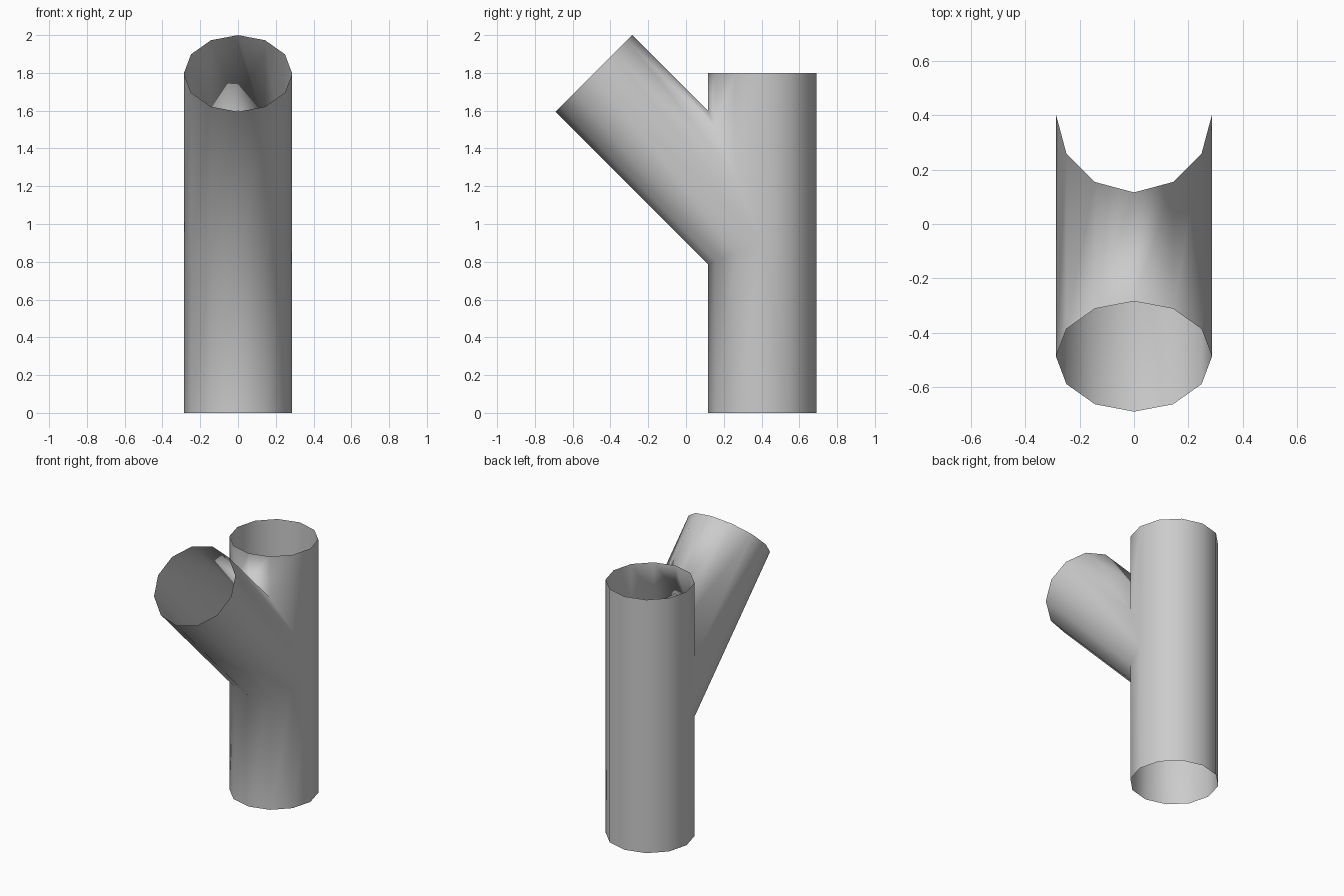
import bpy, bmesh
from math import sin, cos, pi, sqrt

cube = bpy.data.objects.get("Cube")
if cube:
    bpy.data.objects.remove(cube, do_unlink=True)

SIDES = 12
RADIUS = 0.287
PIPE_Y = 0.403       # axis of the upright pipe
PIPE_TOP = 1.8
JOINT_Z = 0.907      # height where the two axes cross
REACH = 0.89         # run and rise of the 45 degree branch

bm = bmesh.new()


def ring(point):
    """One vertex per side; point() takes the sine and cosine of its angle."""
    angles = [2 * pi * i / SIDES for i in range(SIDES)]
    return [bm.verts.new(point(RADIUS * sin(a), RADIUS * cos(a))) for a in angles]


# Open rims of the upright pipe and of the branch, and the seam they share
bottom = ring(lambda s, c: (s, PIPE_Y - c, 0))
top = ring(lambda s, c: (s, PIPE_Y - c, PIPE_TOP))
mouth = ring(lambda s, c: (s, PIPE_Y - REACH + c / sqrt(2), JOINT_Z + REACH + c / sqrt(2)))
seam = ring(lambda s, c: (s, PIPE_Y - abs(c), JOINT_Z + abs(c) + sqrt(2) * c))

half, quarter = SIDES // 2, SIDES // 4
for k in range(SIDES):
    n = (k + 1) % SIDES
    # Branch wall
    bm.faces.new((seam[n], seam[k], mouth[k], mouth[n]))
    # Upright wall: split around the branch opening at the front, whole at the back
    if k < quarter or k >= SIDES - quarter:
        bm.faces.new((bottom[k], bottom[n], seam[(half - n) % SIDES], seam[(half - k) % SIDES]))
        bm.faces.new((seam[k], seam[n], top[n], top[k]))
    else:
        loop = [bottom[k], bottom[n], top[n], top[k]]
        if k == quarter:
            loop.append(seam[k])
        elif n == SIDES - quarter:
            loop.insert(2, seam[n])
        bm.faces.new(loop)

for face in bm.faces:
    face.smooth = True

mesh = bpy.data.meshes.new("branched_pipe")
bm.to_mesh(mesh)
bm.free()

# Single plain grey
grey = bpy.data.materials.new("light_grey")
grey.use_nodes = True
colour = (0.6, 0.6, 0.6, 1)
grey.diffuse_color = colour
grey.node_tree.nodes["Principled BSDF"].inputs["Base Color"].default_value = colour
mesh.materials.append(grey)

pipe = bpy.data.objects.new("branched_pipe", mesh)
bpy.context.collection.objects.link(pipe)
